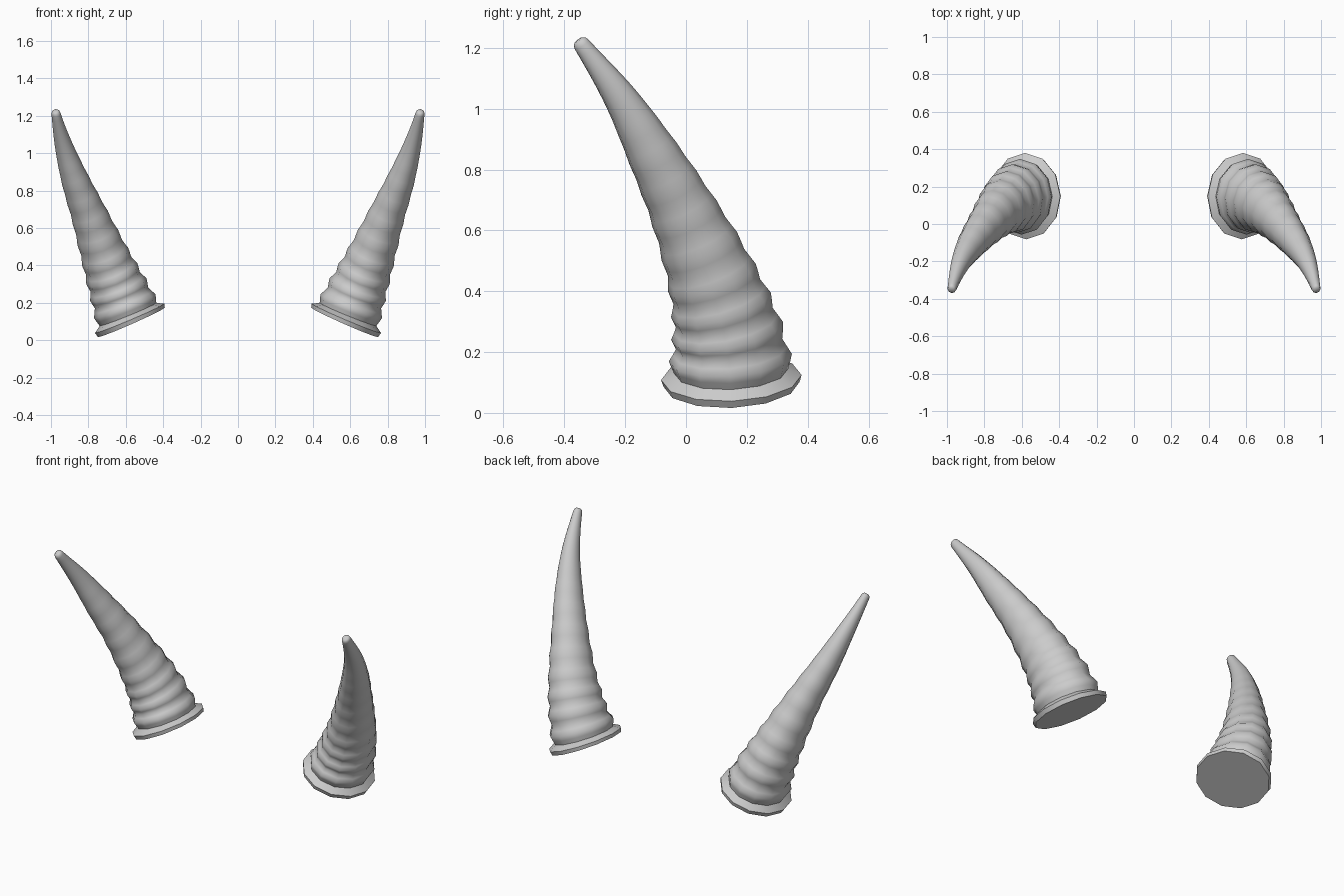
import bpy, bmesh, math
from mathutils import Vector

cube = bpy.data.objects.get("Cube")
if cube:
    bpy.data.objects.remove(cube, do_unlink=True)

# One plain grey for both horns
grey = bpy.data.materials.new("horn_grey")
grey.use_nodes = True
grey.diffuse_color = (0.6, 0.6, 0.6, 1)
grey.node_tree.nodes["Principled BSDF"].inputs["Base Color"].default_value = (0.6, 0.6, 0.6, 1)

# Centre line and thickness: x, y, z, radius (first and last only steer the curve)
PATH = [Vector(p) for p in (
    (0.49, 0.15, -0.07, 0.23),
    (0.57, 0.15, 0.095, 0.206),
    (0.64, 0.135, 0.27, 0.178),
    (0.71, 0.085, 0.445, 0.147),
    (0.79, -0.005, 0.655, 0.113),
    (0.87, -0.11, 0.855, 0.085),
    (0.93, -0.215, 1.035, 0.056),
    (0.973, -0.342, 1.21, 0.028),
    (1.0, -0.47, 1.38, 0.01))]
SEGMENTS = len(PATH) - 3
STEPS = 8          # rings per path segment, two ridges each
SIDES = 12
FLATTEN = 0.87     # the cross-section is a little narrower sideways


def curve(t):
    """Point with radius, and direction, on a smooth curve through PATH."""
    i = min(int(t), SEGMENTS - 1)
    f = t - i
    a, b, c, d = PATH[i:i + 4]
    k1, k2, k3 = c - a, 2 * a - 5 * b + 4 * c - d, 3 * b - a - 3 * c + d
    point = b + (k1 * f + k2 * f * f + k3 * f ** 3) / 2
    slope = (k1 + 2 * k2 * f + 3 * k3 * f * f) / 2
    return point, slope.to_3d().normalized()


def add_ring(bm, centre, normal, radius, side):
    u = Vector((0, 1, 0))
    u = (u - normal * u.dot(normal)).normalized()
    v = normal.cross(u) * FLATTEN
    ring = []
    for k in range(SIDES):
        a = math.tau * k / SIDES
        p = centre + (u * math.cos(a) + v * math.sin(a)) * radius
        ring.append(bm.verts.new((p.x * side, p.y, p.z)))
    return ring


def make_horn(name, side):
    bm = bmesh.new()
    rings = []
    # Ridged body, fading to a smooth upper part
    for n in range(SEGMENTS * STEPS + 1):
        t = n / STEPS
        p, normal = curve(t)
        fade = max(0, 1 - t / 5)
        scale = 1 + 0.06 * fade * math.cos(4 * math.pi * t)
        if n < 2:                      # flared rim at the base
            scale = (1.09, 1.14)[n]
        rings.append(add_ring(bm, p.to_3d(), normal, p.w * scale, side))
    # Rounded tip
    for out, shrink in ((0.012, 0.88), (0.02, 0.55)):
        rings.append(add_ring(bm, p.to_3d() + normal * out, normal, p.w * shrink, side))
    for low, high in zip(rings, rings[1:]):
        for k in range(SIDES):
            j = (k + 1) % SIDES
            bm.faces.new((low[k], low[j], high[j], high[k]))
    bm.faces.new(rings[0])
    bm.faces.new(rings[-1])
    bmesh.ops.recalc_face_normals(bm, faces=bm.faces)
    mesh = bpy.data.meshes.new(name)
    bm.to_mesh(mesh)
    bm.free()
    mesh.materials.append(grey)
    horn = bpy.data.objects.new(name, mesh)
    bpy.context.collection.objects.link(horn)
    bpy.ops.object.select_all(action="DESELECT")
    horn.select_set(True)
    bpy.context.view_layer.objects.active = horn
    bpy.ops.object.shade_smooth_by_angle(angle=math.radians(55))


make_horn("left_horn", 1)
make_horn("right_horn", -1)
